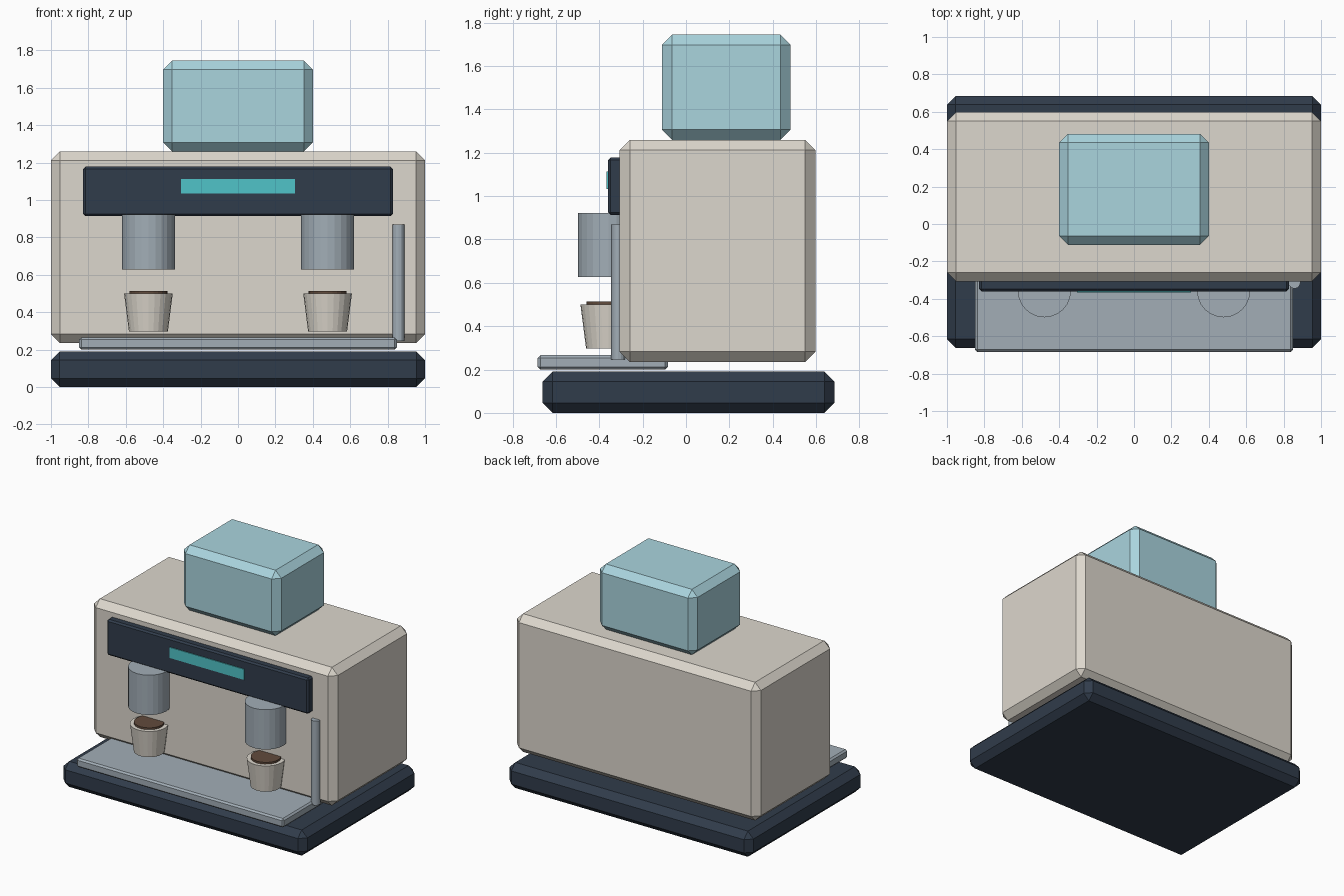
import bpy, bmesh
from mathutils import Matrix, Vector

if "Cube" in bpy.data.objects:
    bpy.data.objects.remove(bpy.data.objects["Cube"])


def material(name, r, g, b):
    m = bpy.data.materials.new(name)
    m.diffuse_color = (r, g, b, 1)
    m.use_nodes = True
    m.node_tree.nodes["Principled BSDF"].inputs["Base Color"].default_value = m.diffuse_color
    return m


CREAM = material("cream", 0.72, 0.68, 0.61)
NAVY = material("navy", 0.03, 0.045, 0.07)
STEEL = material("steel", 0.36, 0.42, 0.47)
GLASS = material("tank_blue", 0.40, 0.66, 0.73)
TEAL = material("teal", 0.08, 0.55, 0.58)
COFFEE = material("coffee", 0.12, 0.07, 0.045)


def finish(name, bm, mat):
    mesh = bpy.data.meshes.new(name)
    bm.to_mesh(mesh)
    bm.free()
    mesh.materials.append(mat)
    obj = bpy.data.objects.new(name, mesh)
    bpy.context.collection.objects.link(obj)
    return obj


def box(name, lo, hi, mat, bevel=0.0):
    lo, hi = Vector(lo), Vector(hi)
    bm = bmesh.new()
    bmesh.ops.create_cube(bm, size=1, matrix=Matrix.LocRotScale((lo + hi) / 2, None, hi - lo))
    obj = finish(name, bm, mat)
    if bevel:
        mod = obj.modifiers.new("chamfer", 'BEVEL')
        mod.width, mod.segments = bevel, 1
    return obj


def cone(name, x, y, z0, z1, r0, r1, mat, sides=24):
    bm = bmesh.new()
    bmesh.ops.create_cone(bm, cap_ends=True, segments=sides, radius1=r0, radius2=r1,
                          depth=z1 - z0, matrix=Matrix.Translation((x, y, (z0 + z1) / 2)))
    return finish(name, bm, mat)


# Base, body and water tank
box("base", (-1, -0.662, 0), (1, 0.684, 0.19), NAVY, 0.046)
box("body", (-1, -0.307, 0.235), (1, 0.598, 1.26), CREAM, 0.048)
box("water_tank", (-0.4, -0.111, 1.26), (0.4, 0.482, 1.745), GLASS, 0.047)

# Drip tray and control panel
box("drip_tray", (-0.85, -0.684, 0.2), (0.85, -0.084, 0.266), STEEL, 0.012)
box("control_panel", (-0.828, -0.36, 0.913), (0.828, -0.27, 1.178), NAVY, 0.012)
box("display", (-0.306, -0.366, 1.034), (0.306, -0.345, 1.113), TEAL)

# Brew heads with a filled cup under each
for side, sx in (("left", -1), ("right", 1)):
    x, y = 0.479 * sx, -0.357
    cone(side + "_brew_head", x, y, 0.627, 0.922, 0.142, 0.142, STEEL)
    cone(side + "_cup", x, y, 0.296, 0.499, 0.104, 0.13, CREAM)
    cone(side + "_coffee", x, y, 0.47, 0.513, 0.102, 0.102, COFFEE)

# Steam wand
cone("steam_wand", 0.858, -0.313, 0.246, 0.87, 0.032, 0.032, STEEL, 16)
